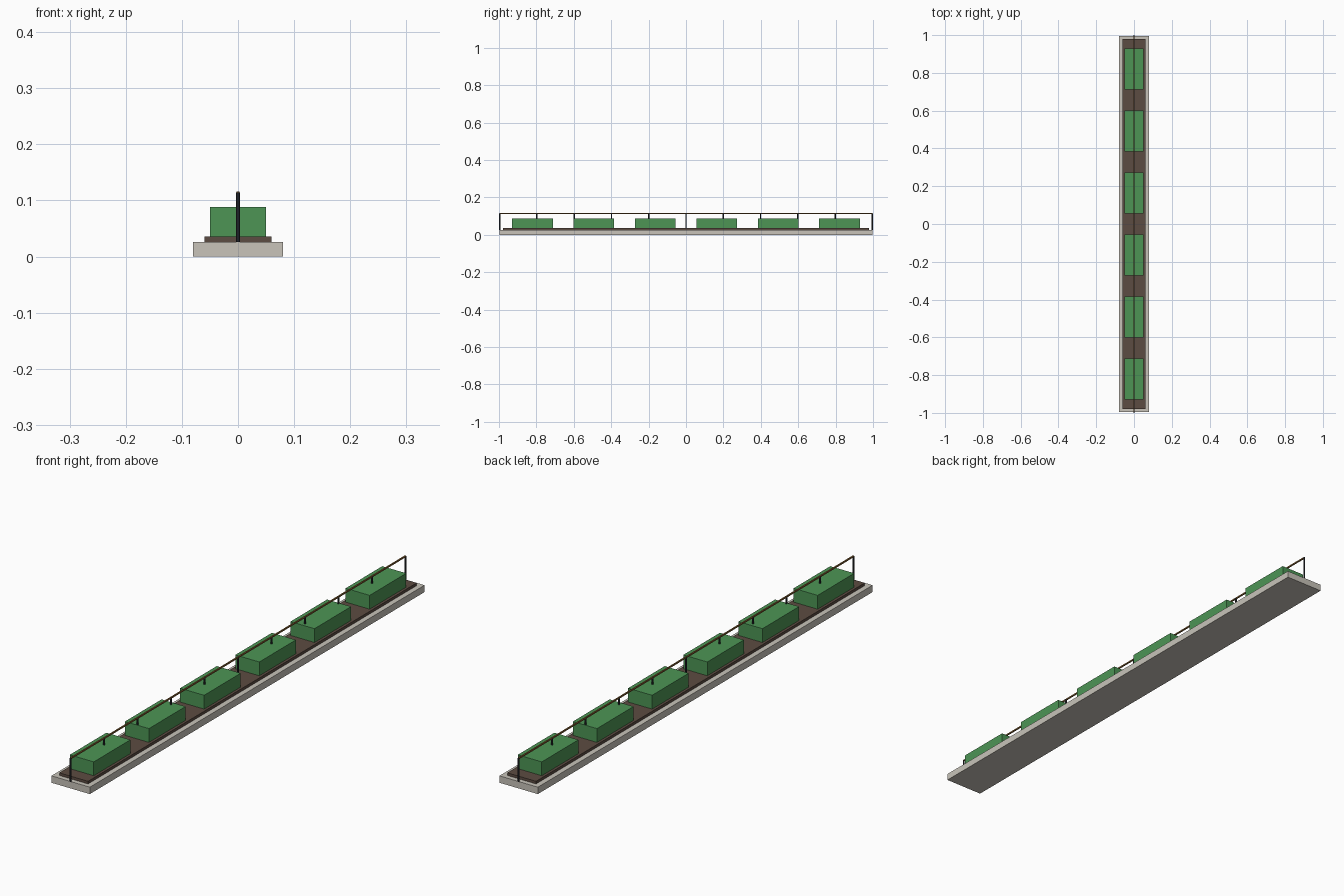
import bpy

if "Cube" in bpy.data.objects:
    bpy.data.objects.remove(bpy.data.objects["Cube"], do_unlink=True)


def material(name, rgb):
    mat = bpy.data.materials.new(name)
    mat.use_nodes = True
    mat.diffuse_color = (*rgb, 1)
    mat.node_tree.nodes["Principled BSDF"].inputs["Base Color"].default_value = (*rgb, 1)
    return mat


STONE = material("pale stone", (0.58, 0.55, 0.49))
SOIL = material("brown soil", (0.107, 0.072, 0.054))
GREEN = material("hedge green", (0.074, 0.30, 0.091))
IRON = material("dark iron", (0.024, 0.026, 0.032))
BRONZE = material("bronze rail", (0.25, 0.125, 0.032))


def box(name, width, length, bottom, top, mat, y=0):
    bpy.ops.mesh.primitive_cube_add(size=1, location=(0, y, (bottom + top) / 2))
    obj = bpy.context.object
    obj.name = name
    obj.scale = (width, length, top - bottom)
    bpy.ops.object.transform_apply(location=False, rotation=False, scale=True)
    obj.data.materials.append(mat)
    return obj


def post(name, y, bottom, top, radius=0.0036):
    bpy.ops.mesh.primitive_cylinder_add(vertices=8, radius=radius, depth=top - bottom,
                                        location=(0, y, (bottom + top) / 2))
    obj = bpy.context.object
    obj.name = name
    obj.data.materials.append(IRON)
    bpy.ops.object.shade_smooth_by_angle()


HALF = 0.9964       # half the length of the planter
BASE_TOP = 0.026
SOIL_TOP = 0.036

# Stone kerb and soil bed
box("kerb_base", 0.16, 2 * HALF, 0, BASE_TOP, STONE)
box("soil_bed", 0.12, 1.957, BASE_TOP, SOIL_TOP, SOIL)

# Row of clipped hedges
for i in range(6):
    box(f"hedge_{i + 1}", 0.1, 0.218, SOIL_TOP, 0.088, GREEN, y=(i - 2.5) * 0.3285)

# Posts along the centre line, carrying a thin rail
for i in range(11):
    post(f"rail_post_{i + 1}", (i - 5) * HALF / 5, BASE_TOP, 0.1145)
box("top_rail", 0.005, 2 * HALF, 0.111, 0.116, BRONZE)
